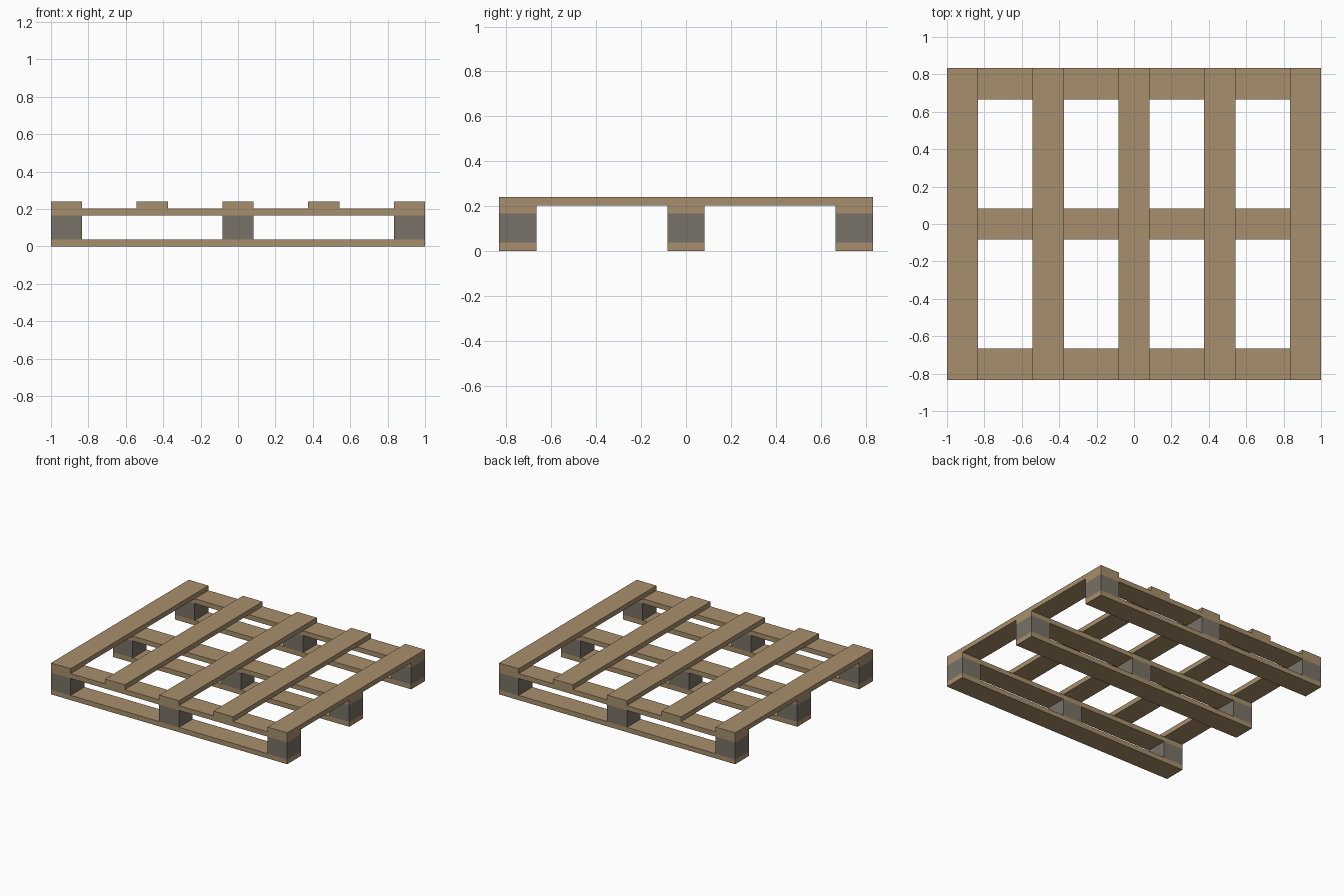
import bpy

old = bpy.data.objects.get("Cube")
if old:
    bpy.data.objects.remove(old, do_unlink=True)


def make_material(name, color):
    mat = bpy.data.materials.new(name)
    mat.use_nodes = True
    mat.diffuse_color = color
    mat.node_tree.nodes["Principled BSDF"].inputs["Base Color"].default_value = color
    return mat


wood = make_material("tan wood", (0.39, 0.275, 0.15, 1))
composite = make_material("grey block", (0.19, 0.17, 0.135, 1))

LENGTH, DEPTH = 2.0, 1.6667
WIDTH = 0.1667        # board width and block footprint
BOARD = 0.0367        # board thickness
BLOCK = 0.13          # block height


def box(name, size, x, y, bottom, mat):
    bpy.ops.mesh.primitive_cube_add(size=1, location=(x, y, bottom + size[2] / 2))
    obj = bpy.context.object
    obj.name = name
    obj.scale = size
    bpy.ops.object.transform_apply(location=False, rotation=False, scale=True)
    obj.data.materials.append(mat)
    return obj


def spread(total, count):
    """Centres of evenly spaced boards, the outer ones flush with the edges."""
    span = total - WIDTH
    return [-span / 2 + span * i / (count - 1) for i in range(count)]


# Three rows: bottom runner, three blocks and an upper stringer
for row, y in zip(("front", "middle", "back"), spread(DEPTH, 3)):
    box(row + "_bottom_runner", (LENGTH, WIDTH, BOARD), 0, y, 0, wood)
    for side, x in zip(("right", "centre", "left"), spread(LENGTH, 3)):
        box(f"{row}_{side}_block", (WIDTH, WIDTH, BLOCK), x, y, BOARD, composite)
    box(row + "_stringer", (LENGTH, WIDTH, BOARD), 0, y, BOARD + BLOCK, wood)

# Five deck boards across the top
for i, x in enumerate(spread(LENGTH, 5)):
    box(f"deck_board_{i + 1}", (WIDTH, DEPTH, BOARD), x, 0, 2 * BOARD + BLOCK, wood)
